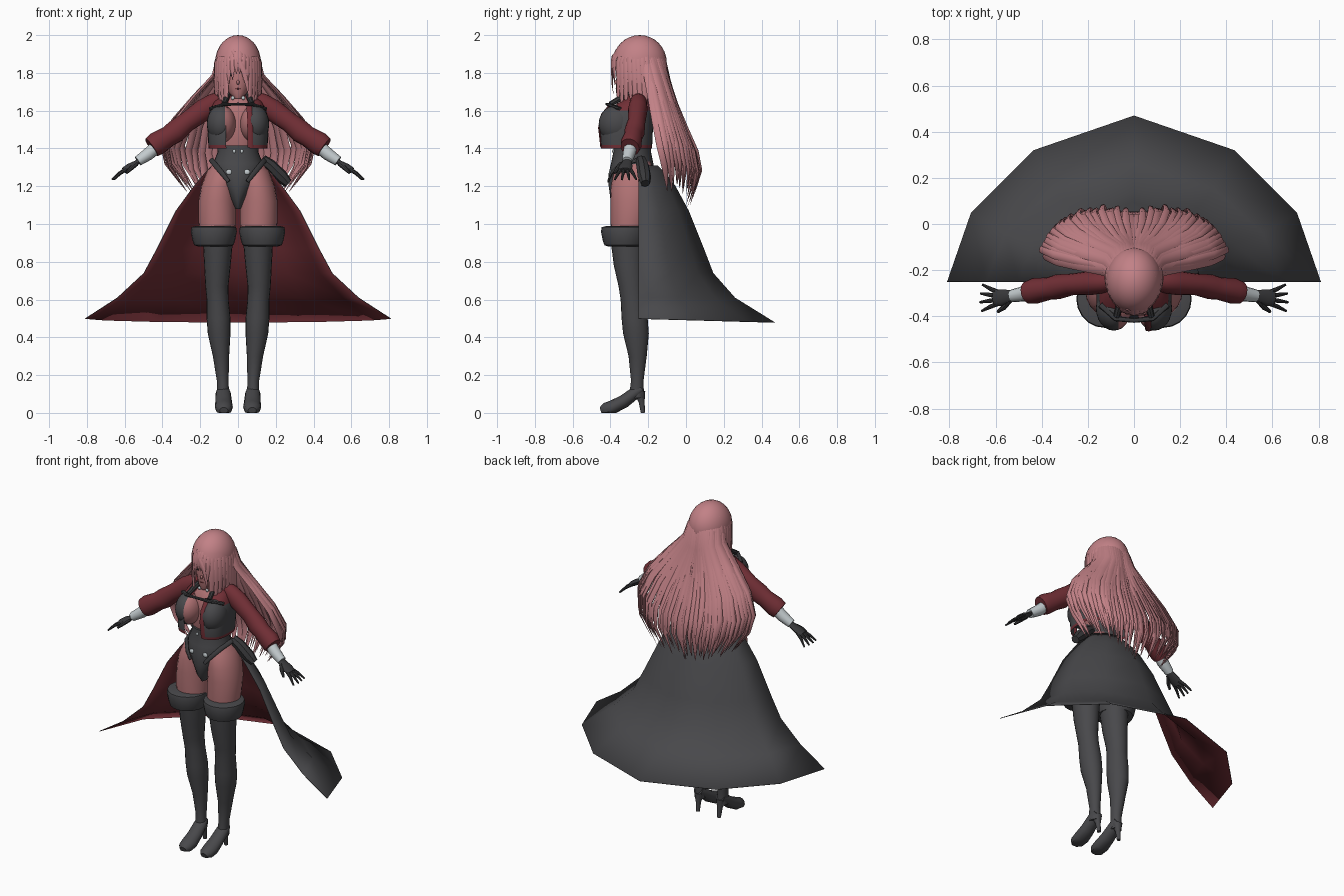
import bpy, bmesh, math, random
from mathutils import Vector, Matrix

random.seed(4)
if "Cube" in bpy.data.objects:
    bpy.data.objects.remove(bpy.data.objects["Cube"])


def material(name, r, g, b):
    m = bpy.data.materials.new(name)
    m.use_nodes = True
    m.diffuse_color = (r, g, b, 1)
    m.node_tree.nodes["Principled BSDF"].inputs["Base Color"].default_value = (r, g, b, 1)
    return m


HAIR = material("rose hair", .54, .22, .24)
SKIN = material("skin", .44, .17, .175)
DARK = material("charcoal cloth", .065, .065, .07)
BLACK = material("black leather", .04, .04, .043)
RED = material("deep red cloth", .165, .028, .036)
WHITE = material("pale cloth", .55, .6, .62)
parts = []


def finish(name, bm, mats, mirror=False, rule=None, recalc=True):
    """Turn a bmesh into an object; rule picks a material from the face centre."""
    if recalc:
        bmesh.ops.recalc_face_normals(bm, faces=bm.faces)
    if rule:
        for f in bm.faces:
            f.material_index = rule(f.calc_center_median())
    me = bpy.data.meshes.new(name)
    bm.to_mesh(me)
    bm.free()
    for m in mats:
        me.materials.append(m)
    ob = bpy.data.objects.new(name, me)
    bpy.context.collection.objects.link(ob)
    if mirror:
        ob.modifiers.new("mirror", "MIRROR").use_mirror_merge = False
    parts.append(ob)
    return ob


def skin_rings(bm, rings, closed=True):
    """Bridge successive vertex rings with quads and cap closed ones."""
    n = len(rings[0])
    for low, high in zip(rings, rings[1:]):
        for j in range(n if closed else n - 1):
            k = (j + 1) % n
            bm.faces.new((low[j], low[k], high[k], high[j]))
    if closed:
        bm.faces.new(rings[0][::-1])
        bm.faces.new(rings[-1])


def loft(bm, rows, n=20, angles=None, power=1):
    """Rows run upward as (z, centre x, centre y, radius x, radius y).
    Angles in degrees from the front make an open sheet."""
    rings = []
    for z, cx, cy, rx, ry in rows:
        ring = []
        for deg in angles or [360 * j / n for j in range(n)]:
            s, c = math.sin(math.radians(deg)), math.cos(math.radians(deg))
            s, c = (math.copysign(abs(v) ** power, v) for v in (s, c))
            ring.append(bm.verts.new((cx + rx * s, cy - ry * c, z)))
        rings.append(ring)
    skin_rings(bm, rings, angles is None)


def tube(bm, path, n=12, up=(0, 0, 1), flat=1, floor=False):
    """Path of (x, y, z, radius); flat scales the section along up."""
    pts = [Vector(p[:3]) for p in path]
    rings = []
    for i, p in enumerate(pts):
        t = (pts[min(i + 1, len(pts) - 1)] - pts[max(i - 1, 0)]).normalized()
        side = t.cross(Vector(up)).normalized()
        nor = side.cross(t)
        ring = []
        for j in range(n):
            a = math.tau * j / n
            v = p + path[i][3] * (side * math.cos(a) + nor * flat * math.sin(a))
            if floor:
                v.z = max(v.z, 0)
            ring.append(bm.verts.new(v))
        rings.append(ring)
    skin_rings(bm, rings)


def ball(bm, loc, size):
    m = Matrix.LocRotScale(Vector(loc), None, Vector(size))
    bmesh.ops.create_uvsphere(bm, u_segments=24, v_segments=16, radius=1, matrix=m)


def build(name, mats, maker, *args, mirror=False, rule=None, **kw):
    bm = bmesh.new()
    maker(bm, *args, **kw)
    return finish(name, bm, mats, mirror, rule)


# Half-round cape skirt with a red lining, hem dipping at the back
bm = bmesh.new()
cape = [(.5, .81, .72), (.61, .64, .51), (.74, .5, .395), (.87, .43, .345),
        (1.07, .33, .265), (1.2, .235, .195), (1.26, .185, .15), (1.31, .14, .1)]
loft(bm, [(z, 0, -.25, rx, ry) for z, rx, ry in cape],
     angles=(90, 117.5, 144.5, 180, 215.5, 242.5, 270), power=1.14)
for v in bm.verts:
    if v.co.z < .55:
        v.co.z -= .028 * (v.co.y + .25)
skirt = finish("cape_skirt", bm, [DARK, RED], recalc=False)
lining = skirt.modifiers.new("lining", "SOLIDIFY")
lining.thickness, lining.offset, lining.material_offset = .003, -1, 1

# Legs: bare thighs, tall boots, padded cuffs and heeled shoes
build("thighs", [SKIN], loft, [(.93, .108, -.305, .092, .09), (1.02, .11, -.295, .1, .105),
      (1.12, .11, -.285, .1, .115), (1.2, .103, -.28, .092, .118),
      (1.28, .085, -.275, .08, .105), (1.33, .06, -.27, .06, .08)], mirror=True)
build("boots", [DARK], loft, [(.08, .079, -.262, .032, .04), (.17, .081, -.258, .031, .033),
      (.3, .09, -.256, .043, .048), (.42, .1, -.265, .06, .068), (.5, .103, -.272, .063, .069),
      (.6, .108, -.282, .058, .064), (.67, .112, -.29, .061, .067),
      (.78, .109, -.302, .07, .08), (.92, .106, -.31, .08, .09)], mirror=True)
build("boot_cuffs", [DARK], loft, [(z, .128, -.325, .122 - d, .125 - d) for z, d in
      ((.882, .035), (.888, .018), (.91, .01), (.96, 0), (.983, .004), (.99, .03))],
      mirror=True)
bm = bmesh.new()
tube(bm, [(.079, -.235, .13, .03), (.078, -.27, .105, .04), (.076, -.33, .06, .044),
          (.075, -.385, .03, .048), (.075, -.43, .018, .042), (.075, -.452, .012, .022)],
     flat=.8, floor=True)
tube(bm, [(.077, -.245, .11, .03), (.076, -.235, .06, .016), (.075, -.228, 0, .011)], up=(0, 1, 0))
finish("heeled_shoes", bm, [DARK], mirror=True)

# Torso: skin underneath, leotard, belts and pouch
build("neck_and_chest", [SKIN], loft, [(z, 0, -.28, rx, ry) for z, rx, ry in
      ((1.36, .1, .08), (1.45, .12, .1), (1.6, .13, .1), (1.65, .085, .07),
       (1.68, .042, .045), (1.78, .04, .04))])
build("leotard", [DARK], loft, [(z, 0, -.285, rx, ry) for z, rx, ry in
      ((1.08, .015, .08), (1.13, .045, .115), (1.2, .088, .124), (1.27, .135, .124),
       (1.32, .132, .112), (1.38, .108, .1), (1.415, .11, .1))], n=28)
bm = bmesh.new()
tube(bm, [(.142, -.25, 1.34, .014), (.122, -.35, 1.315, .014),
          (.085, -.395, 1.27, .013), (.05, -.412, 1.225, .01)], flat=.5, up=(0, -1, 0))
finish("hip_belts", bm, [BLACK], mirror=True)
bm = bmesh.new()
tube(bm, [(.13, -.24, 1.34, .028), (.17, -.23, 1.31, .034), (.23, -.22, 1.25, .036),
          (.265, -.215, 1.215, .025)], n=8)
finish("hip_pouch", bm, [BLACK])
bm = bmesh.new()
ball(bm, (.048, -.401, 1.275), (.016, .007, .014))
ball(bm, (.02, -.385, 1.385), (.008, .006, .01))
ball(bm, (.028, -.352, 1.667), (.01, .008, .01))
finish("pale_buckles", bm, [WHITE], mirror=True)

# Cropped open jacket with red hem and shoulders
build("jacket", [DARK, RED], loft, [(1.4, 0, -.317, .155, .136), (1.417, 0, -.317, .157, .138),
      (1.53, 0, -.317, .162, .143), (1.6, 0, -.3, .15, .125),
      (1.65, 0, -.265, .125, .08), (1.69, 0, -.25, .07, .06)],
      angles=[15 + 330 * j / 36 for j in range(37)], power=.68,
      rule=lambda c: int(c.z > 1.62 or c.z < 1.415))
bm = bmesh.new()
ball(bm, (.088, -.365, 1.53), (.077, .097, .1))
bmesh.ops.bisect_plane(bm, geom=bm.verts[:] + bm.edges[:] + bm.faces[:],
                       plane_co=(.068, 0, 0), plane_no=(1, 0, 0))
finish("bust", bm, [DARK, SKIN], mirror=True, rule=lambda c: int(c.x < .068))
bm = bmesh.new()
tube(bm, [(.066, -.448, 1.405, .015), (.064, -.46, 1.51, .015), (.062, -.445, 1.58, .015),
          (.058, -.395, 1.64, .014)], n=8, up=(0, 1, 0), flat=.35)
finish("front_trim", bm, [RED])
bm = bmesh.new()
tube(bm, [(.145, -.35, 1.61, .014), (.08, -.41, 1.632, .012), (0, -.418, 1.635, .01)],
     n=8, flat=.7)
tube(bm, [(.075, -.4, 1.635, .014), (.06, -.34, 1.67, .016), (.045, -.28, 1.7, .012)], n=8)
finish("chest_straps", bm, [BLACK], mirror=True)
build("choker", [BLACK], loft, [(1.675, 0, -.275, .052, .052), (1.705, 0, -.277, .045, .047)])

# Arms: sleeves, pale cuffs and gloved hands
bm = bmesh.new()
tube(bm, [(.07, -.25, 1.665, .03), (.12, -.252, 1.645, .045), (.18, -.255, 1.605, .052),
          (.27, -.262, 1.54, .047), (.33, -.272, 1.49, .054), (.37, -.28, 1.463, .049),
          (.43, -.29, 1.425, .056), (.458, -.297, 1.405, .05)], n=16, flat=1.12)
finish("sleeves", bm, [RED], mirror=True)
bm = bmesh.new()
tube(bm, [(.42, -.29, 1.42, .036), (.475, -.302, 1.37, .034), (.53, -.312, 1.333, .027)])
finish("forearm_cuffs", bm, [WHITE], mirror=True)
bm = bmesh.new()
tube(bm, [(.51, -.309, 1.345, .024), (.54, -.313, 1.322, .028), (.575, -.32, 1.302, .037),
          (.605, -.323, 1.283, .033)], flat=.5)
for k in range(4):
    spread = (k - 1.5) * .019
    reach = .075 - .008 * abs(k - 1.3)
    tube(bm, [(.585, -.32 + spread * .8, 1.293, .011),
              (.59 + reach * .55, -.32 + spread * 1.4, 1.268, .009),
              (.595 + reach, -.32 + spread * 2, 1.235, .005)], n=8)
tube(bm, [(.54, -.33, 1.318, .014), (.565, -.362, 1.295, .012), (.59, -.38, 1.27, .007)], n=8)
finish("gloves", bm, [BLACK], mirror=True)

# Face
build("head", [SKIN], loft, [(1.665, 0, -.335, .02, .025), (1.695, 0, -.31, .048, .06),
      (1.75, 0, -.287, .073, .083), (1.83, 0, -.28, .08, .087), (1.9, 0, -.27, .06, .07)], n=24)
build("nose", [SKIN], ball, (0, -.368, 1.75), (.008, .011, .012))
build("eyes", [BLACK], ball, (.034, -.36, 1.79), (.016, .005, .006), mirror=True)
build("mouth", [RED], ball, (0, -.369, 1.716), (.012, .004, .003))

# Hair cap, opened over the face
bm = bmesh.new()
ball(bm, (0, -.245, 1.855), (.121, .143, .145))
bmesh.ops.delete(bm, geom=[v for v in bm.verts if v.co.z < 1.86 and v.co.y < -.31],
                 context="VERTS")
finish("hair_cap", bm, [HAIR])


def lock(bm, degrees, profile, width, spread=1, drop=0, sweep=0, lift=0):
    """One flattened lock; profile rows are (z, radius x, radius y, width factor)."""
    a = math.radians(degrees)
    s, c = math.sin(a), math.cos(a)
    path = []
    for i, (z, rx, ry, w) in enumerate(profile):
        t = i / (len(profile) - 1)
        k = 1 + (spread - 1) * t
        path.append((rx * k * s, -.245 - ry * k * c + sweep * s * t,
                     z + drop * t * t + lift * s * math.sin(math.pi * t) ** 2, width * w))
    tube(bm, path, n=6, up=(s, -c, .01), flat=.4)


# Long fanned back hair in two layers, swept backwards at the sides
long = [(1.96, .06, .07, .4), (1.86, .111, .131, .8), (1.75, .132, .148, 1),
        (1.61, .24, .185, 1), (1.47, .35, .235, 1), (1.34, .41, .285, .9),
        (1.23, .39, .3, .6), (1.09, .3, .255, .05)]
bm = bmesh.new()
for layer in range(2):
    count = 13 + 4 * layer
    for k in range(count):
        angle = 97 + 83 * (k + .5 * layer) / (count - .5) + random.uniform(-1, 1)
        drop = .1 * math.sin(math.radians(angle)) + random.uniform(-.02, .04)
        lock(bm, angle, long, .03 - .013 * layer,
             .93 + .08 * layer + random.uniform(-.03, .03), drop, .12, .05)
finish("back_hair", bm, [HAIR], mirror=True)

# Fringe and face-framing side locks
side = [(1.985, .03, .03, .4), (1.94, .09, .1, .8), (1.86, .119, .143, 1), (1.76, .122, .145, 1),
        (1.67, .12, .15, .7), (1.6, .11, .155, .08)]
fringe = [(1.992, .02, .02, .4), (1.95, .08, .095, .8), (1.88, .119, .143, 1),
          (1.82, .122, .147, .8), (1.765, .12, .145, .08)]
bm = bmesh.new()
for k in range(8):
    lock(bm, 32 + 10 * k, side, .019, 1, random.uniform(-.02, .05), .03)
for k in range(3):
    lock(bm, 4 + 10 * k, fringe, .016, 1, .03 - .03 * k)
finish("front_hair", bm, [HAIR], mirror=True)
bm = bmesh.new()
tube(bm, [(-.03, -.37, 1.92, .008), (0, -.392, 1.87, .014), (.03, -.392, 1.81, .014),
          (.048, -.39, 1.74, .01), (.052, -.385, 1.69, .001)], n=6, up=(0, -1, 0), flat=.4)
finish("swept_lock", bm, [HAIR])

# Smooth shading with sharp creases kept
bpy.ops.object.select_all(action="DESELECT")
for ob in parts:
    ob.select_set(True)
bpy.context.view_layer.objects.active = parts[0]
bpy.ops.object.shade_smooth_by_angle(angle=math.radians(40))
